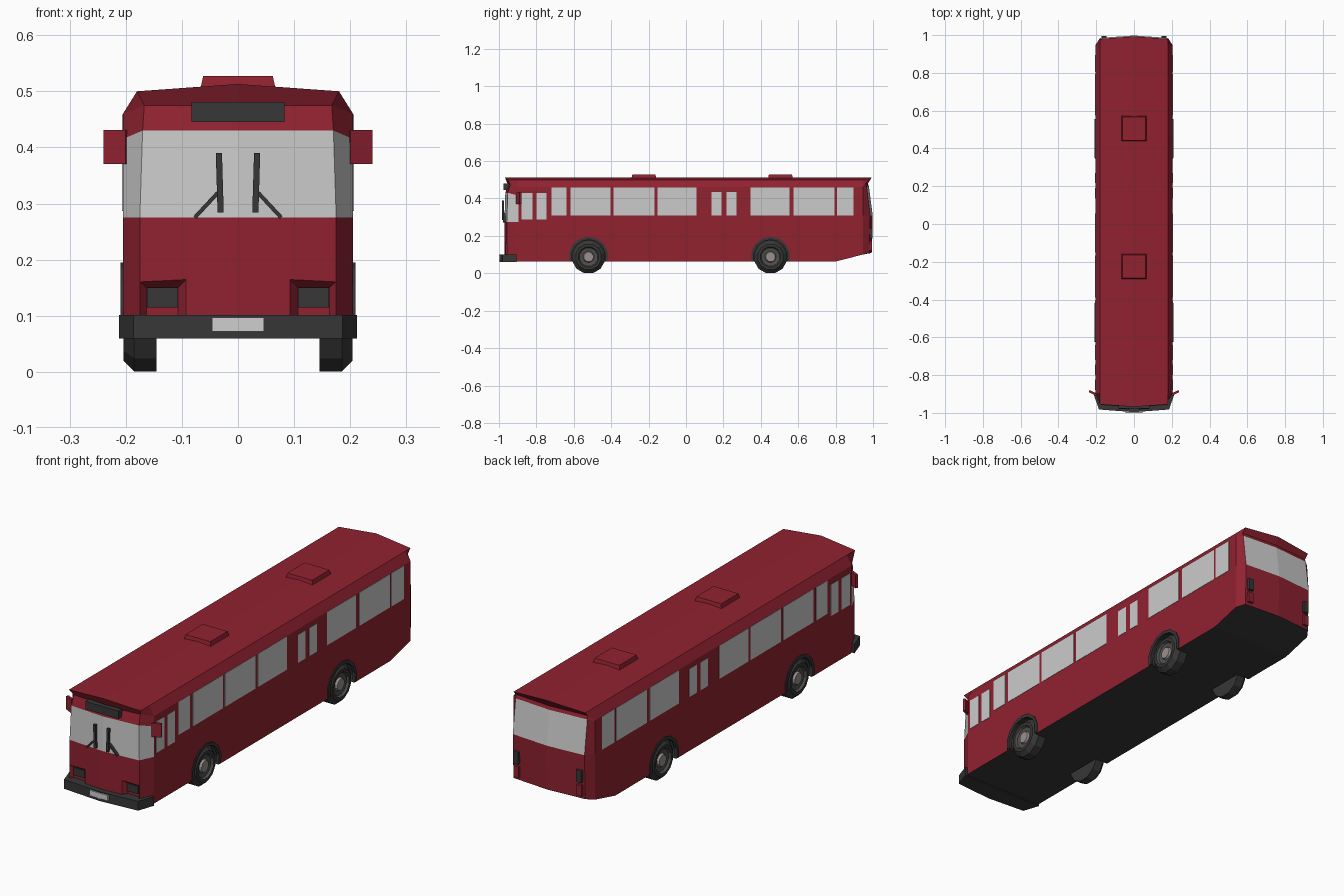
import bpy, bmesh, math
from mathutils import Matrix, Vector

cube = bpy.data.objects.get("Cube")
if cube:
    bpy.data.objects.remove(cube, do_unlink=True)


def material(name, r, g, b):
    m = bpy.data.materials.new(name)
    m.use_nodes = True
    m.diffuse_color = (r, g, b, 1)
    m.node_tree.nodes["Principled BSDF"].inputs["Base Color"].default_value = (r, g, b, 1)
    return m


RED = material("body red", .28, .016, .03)
DARK = material("dark rubber", .038, .038, .038)
GLASS = material("pale glass", .6, .6, .6)
RIM = material("rim grey", .075, .075, .07)
HUB = material("hub metal", .33, .28, .28)
WHITE = material("plate white", .62, .62, .62)


def finish(bm, name, *mats):
    bmesh.ops.recalc_face_normals(bm, faces=bm.faces)
    mesh = bpy.data.meshes.new(name)
    bm.to_mesh(mesh)
    bm.free()
    for m in mats:
        mesh.materials.append(m)
    obj = bpy.data.objects.new(name, mesh)
    bpy.context.collection.objects.link(obj)
    return obj


def loft(bm, rings, cap=True):
    """Skin closed rings of points; returns the side faces as bands."""
    vs = [[bm.verts.new(p) for p in ring] for ring in rings]
    n = len(vs[0])
    bands = [[bm.faces.new((a[k], a[(k + 1) % n], b[(k + 1) % n], b[k])) for k in range(n)]
             for a, b in zip(vs, vs[1:])]
    if cap:
        bm.faces.new(vs[0])
        bm.faces.new(vs[-1])
    return vs, bands


def add_box(bm, x, y, z, rot=None):
    """Box between (min, max) pairs, optionally turned about its centre."""
    mid = Vector([sum(p) / 2 for p in (x, y, z)])
    size = [abs(p[1] - p[0]) for p in (x, y, z)]
    mat = Matrix.Translation(mid) @ (rot or Matrix()) @ Matrix.Diagonal((*size, 1))
    bmesh.ops.create_cube(bm, size=1, matrix=mat)


def box(name, mat, x, y, z, rot=None):
    bm = bmesh.new()
    add_box(bm, x, y, z, rot)
    return finish(bm, name, mat)


def mirrored(half):
    """Complete a half outline whose end points lie on the centre line."""
    return half + [(-x, y, z) for x, y, z in reversed(half[1:-1])]


# Body shell: horizontal rings from floor to roof
def body_ring(front, rear, corner, side, zf, zs, zd, zr, peak=0):
    return mirrored([(0, front - .013, zf + peak), (corner, front, zf), (side, -.895, zs),
                     (side, .8, zs), (side, .945, zd), (.18, rear, zr),
                     (0, rear + .013, zr + peak)])


bm = bmesh.new()
rings, bands = loft(bm, [
    body_ring(-.958, .98, .175, .205, .063, .063, .1, .109),
    body_ring(-.958, .985, .175, .205, .275, .275, .31, .31),
    body_ring(-.953, .965, .17, .205, .43, .415, .455, .465),
    body_ring(-.94, .96, .167, .205, .475, .46, .46, .48),
    body_ring(-.955, .98, .18, .18, .5, .5, .5, .5, .013)], cap=False)
floor, roof = rings[0], rings[-1]
for part in (floor[9:] + floor[:4], floor[3:10]):
    bm.faces.new(part).material_index = 1
bm.faces.new(roof[:7])
bm.faces.new(roof[6:] + roof[:1])
for k in (0, 1, 10, 11, 5, 6):      # windscreen with corner panes, rear window
    bands[1][k].material_index = 2
body = finish(bm, "body", RED, DARK, GLASS)

# Wheel wells and headlight recesses cut out of the body
WHEELS = (-.521, .452)
bm = bmesh.new()
for s in (-1, 1):
    for y in WHEELS:
        mat = Matrix.Translation((s * .195, y, .09)) @ Matrix.Rotation(math.pi / 2, 4, 'Y')
        bmesh.ops.create_cone(bm, cap_ends=True, segments=12, radius1=.097, radius2=.097,
                              depth=.11, matrix=mat)
for f in bm.faces:
    f.material_index = 1
for s in (-1, 1):
    loft(bm, [[(s * a, y, .1), (s * b, y, .1), (s * b, y, top), (s * a, y, top)]
              for a, b, top, y in ((.107, .163, .15, -.943), (.085, .187, .172, -.975))])
cutter = finish(bm, "cutter", RED, DARK, GLASS)
cutter.hide_render = True
cut = body.modifiers.new("cut", 'BOOLEAN')
cut.operation, cut.object, cut.solver = 'DIFFERENCE', cutter, 'EXACT'
bpy.context.view_layer.objects.active = body
bpy.ops.object.modifier_apply(modifier=cut.name)
bpy.data.objects.remove(cutter, do_unlink=True)

# Side windows: (start, end) along the body
TALL = ((-.72, -.64), (-.618, -.404), (-.388, -.168), (-.152, .056),
        (.345, .553), (.575, .794), (.806, .896))
FRONT_DOOR = ((-.88, -.822), (-.8, -.745))
REAR_DOOR = ((.136, .19), (.217, .27))
for s, side in ((1, "left"), (-1, "right")):
    bm = bmesh.new()
    for spans, z in ((TALL, (.308, .459)), (FRONT_DOOR, (.287, .43)), (REAR_DOOR, (.308, .435))):
        for span in spans:
            add_box(bm, (s * .2, s * .2065), span, z)
    finish(bm, side + "_windows", GLASS)


# Wheels: profile of (radius, x) turned about the axle
def wheel(name, s, y, n=12):
    profile = ((.09, .145), (.09, .185), (.07, .204), (.056, .204), (.05, .194),
               (.03, .19), (.026, .2))
    bm = bmesh.new()
    _, parts = loft(bm, [[(s * x, y + r * math.cos(math.tau * (k + .5) / n),
                           .0875 + r * math.sin(math.tau * (k + .5) / n)) for k in range(n)]
                         for r, x in profile])
    for i, band in enumerate(parts):
        for f in band:
            f.material_index = 0 if i < 3 else 1 if i < 5 else 2
    bm.faces.ensure_lookup_table()
    bm.faces[-1].material_index = 2
    finish(bm, name, DARK, RIM, HUB)


# Raised lip around each wheel well
def arch(name, s, y, n=8):
    bm = bmesh.new()
    rows = []
    for k in range(n + 1):
        a = math.radians(-14 + 208 * k / n)
        rows.append([(s * x, y + r * math.cos(a), .09 + r * math.sin(a))
                     for r, x in ((.09, .195), (.09, .209), (.105, .209), (.105, .195))])
    loft(bm, rows)
    finish(bm, name, DARK)


for y, end in zip(WHEELS, ("front", "rear")):
    for s, side in ((1, "left"), (-1, "right")):
        wheel(f"{end}_{side}_wheel", s, y)
        arch(f"{end}_{side}_arch", s, y)

# Front bumper with number plate
bm = bmesh.new()
loft(bm, [mirrored([(0, -.996, z), (.186, -.982, z), (.212, -.905, z), (0, -.905, z)])
          for z in (.059, .101)])
finish(bm, "bumper", DARK)
box("number_plate", WHITE, (-.046, .046), (-1, -.992), (.072, .097))

# Destination sign box
box("sign_box", DARK, (-.083, .083), (-.976, -.93), (.445, .481))

# Headlights, wipers, mirrors and tail lights on both sides
for s, side in ((1, "left"), (-1, "right")):
    box(side + "_headlight", DARK, (s * .107, s * .162), (-.949, -.94), (.115, .15))
    bm = bmesh.new()
    add_box(bm, (s * .027, s * .038), (-.983, -.972), (.284, .39),
            Matrix.Rotation(s * .03, 4, 'Y'))
    add_box(bm, (s * .053, s * .06), (-.979, -.962), (.267, .327),
            Matrix.Rotation(-s * .75, 4, 'Y'))
    finish(bm, side + "_wiper", DARK)
    box(side + "_mirror", RED, (s * .196, s * .239), (-.9, -.888), (.37, .431),
        Matrix.Rotation(s * .45, 4, 'Z'))
    box(side + "_tail_light", DARK, (s * .145, s * .171), (.975, .996), (.185, .24))
    box(side + "_brake_light", RED, (s * .145, s * .171), (.975, .994), (.123, .172))

# Roof hatches
for y, end in ((-.225, "front"), (.505, "rear")):
    bm = bmesh.new()
    loft(bm, [[(-w, y - w, z), (w, y - w, z), (w, y + w, z), (-w, y + w, z)]
              for w, z in ((.067, .505), (.062, .527))])
    finish(bm, end + "_roof_hatch", RED)
